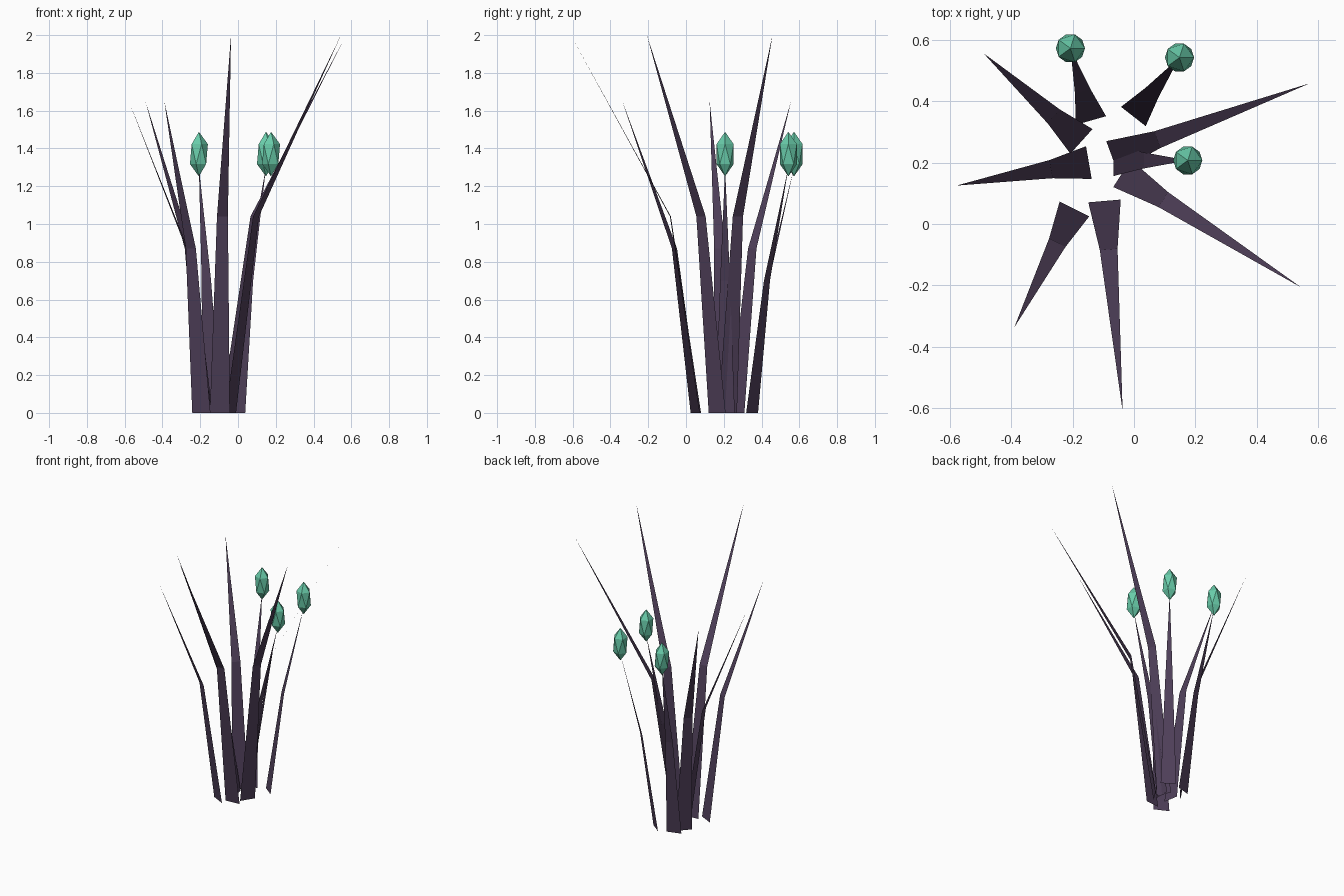
import bpy
import bmesh
import math
from mathutils import Vector, Matrix

old = bpy.data.objects.get("Cube")
if old:
    bpy.data.objects.remove(old, do_unlink=True)


def make_material(name, color):
    mat = bpy.data.materials.new(name)
    mat.use_nodes = True
    mat.diffuse_color = color
    mat.node_tree.nodes["Principled BSDF"].inputs["Base Color"].default_value = color
    return mat


purple = make_material("dark purple", (0.078, 0.05, 0.1, 1))
green = make_material("bud green", (0.14, 0.6, 0.4, 1))


def add_object(name, bm, mat):
    mesh = bpy.data.meshes.new(name)
    bm.to_mesh(mesh)
    bm.free()
    mesh.materials.append(mat)
    obj = bpy.data.objects.new(name, mesh)
    bpy.context.collection.objects.link(obj)
    return obj


def add_blade(name, base, tip, profile):
    """Flat bent leaf; profile gives reach fraction, height and half width at the bend."""
    reach, bend_z, tip_z, half_base, half_bend = profile
    base, tip = Vector(base), Vector(tip)
    out = tip - base
    side = Vector((-out.y, out.x)).normalized()
    bend = base + out * reach
    bm = bmesh.new()

    def vert(p, z):
        return bm.verts.new((p.x, p.y, z))

    b0, b1 = vert(base - side * half_base, 0), vert(base + side * half_base, 0)
    m0, m1 = vert(bend - side * half_bend, bend_z), vert(bend + side * half_bend, bend_z)
    top = vert(tip, tip_z)
    bm.faces.new((b0, b1, m1, m0))
    bm.faces.new((m0, m1, top))
    add_object(name, bm, purple)


def add_bud(name, at):
    bm = bmesh.new()
    bmesh.ops.create_icosphere(bm, subdivisions=1, radius=1)
    bm.transform(Matrix.Translation((at[0], at[1], 1.37)) @ Matrix.Diagonal((0.053, 0.053, 0.118, 1)))
    add_object(name, bm, green)


# Leaf types: bend reach, bend height, tip height, half widths
tall = (0.23, 1.04, 2.0, 0.053, 0.029)
short = (0.285, 0.87, 1.65, 0.054, 0.03)
stalk = (0.41, 0.70, 1.3, 0.051, 0.026)

# Tall leaves
add_blade("tall_leaf_front", (-0.096, 0.075), (-0.037, -0.61), tall)
add_blade("tall_leaf_back_left", (-0.072, 0.22), (0.572, 0.458), tall)
add_blade("tall_leaf_front_left", (-0.039, 0.165), (0.545, -0.207), tall)

# Short leaves
add_blade("short_leaf_front_right", (-0.194, 0.049), (-0.39, -0.337), short)
add_blade("short_leaf_right", (-0.147, 0.2), (-0.578, 0.125), short)
add_blade("short_leaf_back_right", (-0.171, 0.269), (-0.49, 0.556), short)

# Stalks, each carrying a faceted bud
for label, base, tip in (
    ("back_right", (-0.14, 0.337), (-0.207, 0.572)),
    ("back_left", (-0.002, 0.35), (0.148, 0.542)),
    ("left", (-0.067, 0.207), (0.175, 0.207)),
):
    add_blade("stalk_" + label, base, tip, stalk)
    add_bud("bud_" + label, tip)
